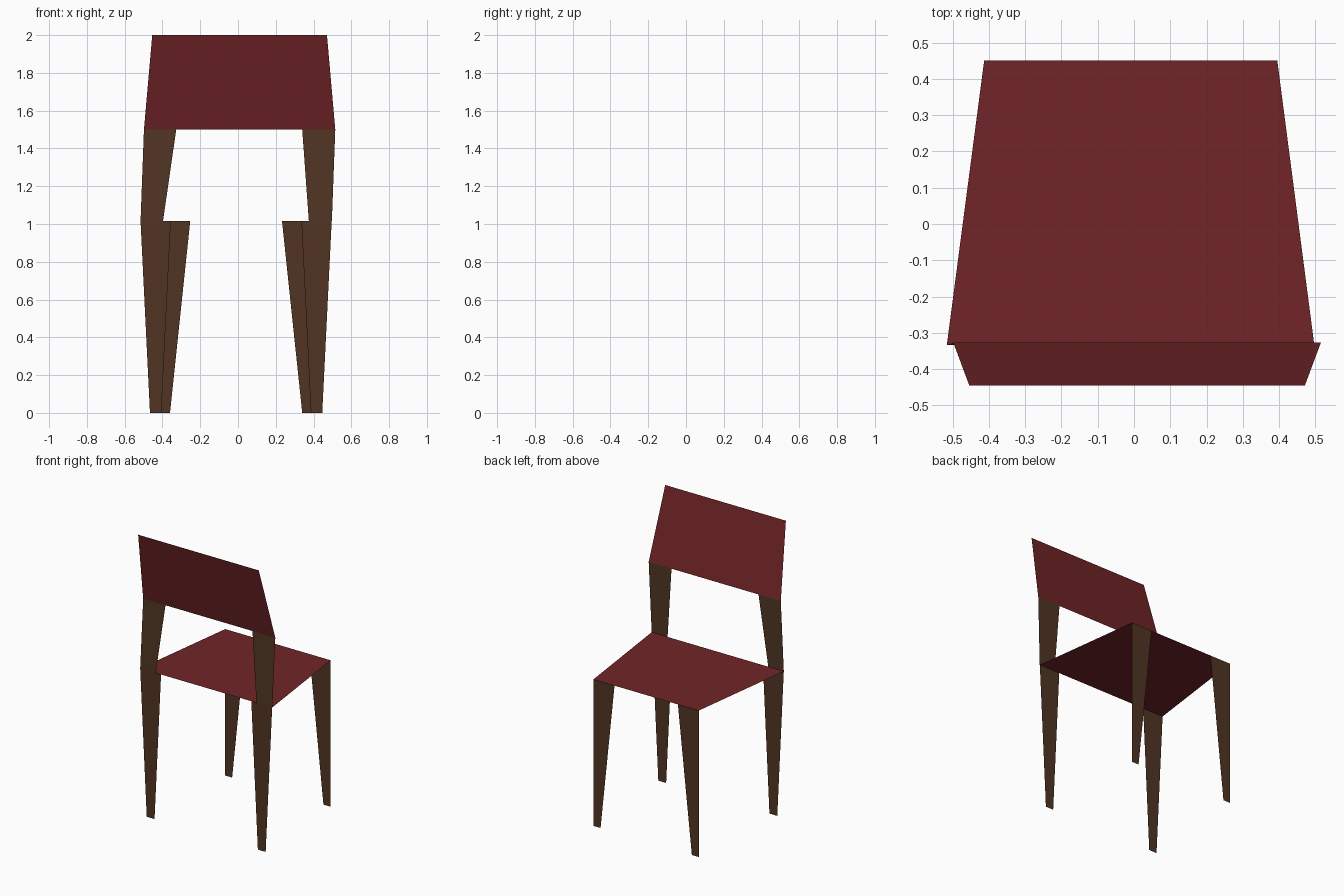
import bpy

if "Cube" in bpy.data.objects:
    bpy.data.objects.remove(bpy.data.objects["Cube"])


def material(name, rgb):
    m = bpy.data.materials.new(name)
    m.diffuse_color = (*rgb, 1.0)
    m.use_nodes = True
    m.node_tree.nodes["Principled BSDF"].inputs["Base Color"].default_value = m.diffuse_color
    return m


RED = material("dark red", (0.165, 0.018, 0.020))
WOOD = material("brown wood", (0.083, 0.036, 0.017))

SEAT_Z = 1.015
MID_X = -0.01      # centre line of seat and legs
BACK_Y = -0.334    # row of legs that carries the backrest
FREE_Y = 0.45      # row of legs at the open edge of the seat


def panel(name, corners, mat):
    """One flat, thickness-free panel."""
    mesh = bpy.data.meshes.new(name)
    mesh.from_pydata(corners, [], [tuple(range(len(corners)))])
    mesh.materials.append(mat)
    obj = bpy.data.objects.new(name, mesh)
    bpy.context.collection.objects.link(obj)
    return obj


def tapered(name, side, y, bottom, top):
    """Tapered leg; bottom and top are (outer, inner) distances from the centre line."""
    (bo, bi), (to, ti) = bottom, top
    pts = [(bo, 0), (bi, 0), (ti, SEAT_Z), (to, SEAT_Z)]
    panel(name, [(MID_X + side * x, y, z) for x, z in pts], WOOD)


# seat: flat trapezoid, wider at the backrest
panel("seat", [(-0.516, BACK_Y, SEAT_Z), (0.497, BACK_Y, SEAT_Z),
               (0.395, FREE_Y, SEAT_Z), (-0.413, FREE_Y, SEAT_Z)], RED)

# backrest: leaning outwards
panel("backrest", [(-0.498, -0.327, 1.5), (0.515, -0.327, 1.5),
                   (0.471, -0.445, 2.0), (-0.454, -0.445, 2.0)], RED)

# legs
for side, label in ((-1, "left"), (1, "right")):
    tapered("backrest_leg_" + label, side, BACK_Y, (0.456, 0.396), (0.506, 0.346))
    tapered("seat_leg_" + label, side, FREE_Y, (0.404, 0.350), (0.404, 0.243))

# posts between seat and backrest: (outer, inner) x at the seat, then at the backrest
for label, low, high in (("left", (-0.516, -0.397), (-0.498, -0.327)),
                         ("right", (0.497, 0.375), (0.515, 0.340))):
    panel("backrest_post_" + label,
          [(low[0], BACK_Y, SEAT_Z), (low[1], BACK_Y, SEAT_Z),
           (high[1], -0.327, 1.5), (high[0], -0.327, 1.5)], WOOD)
